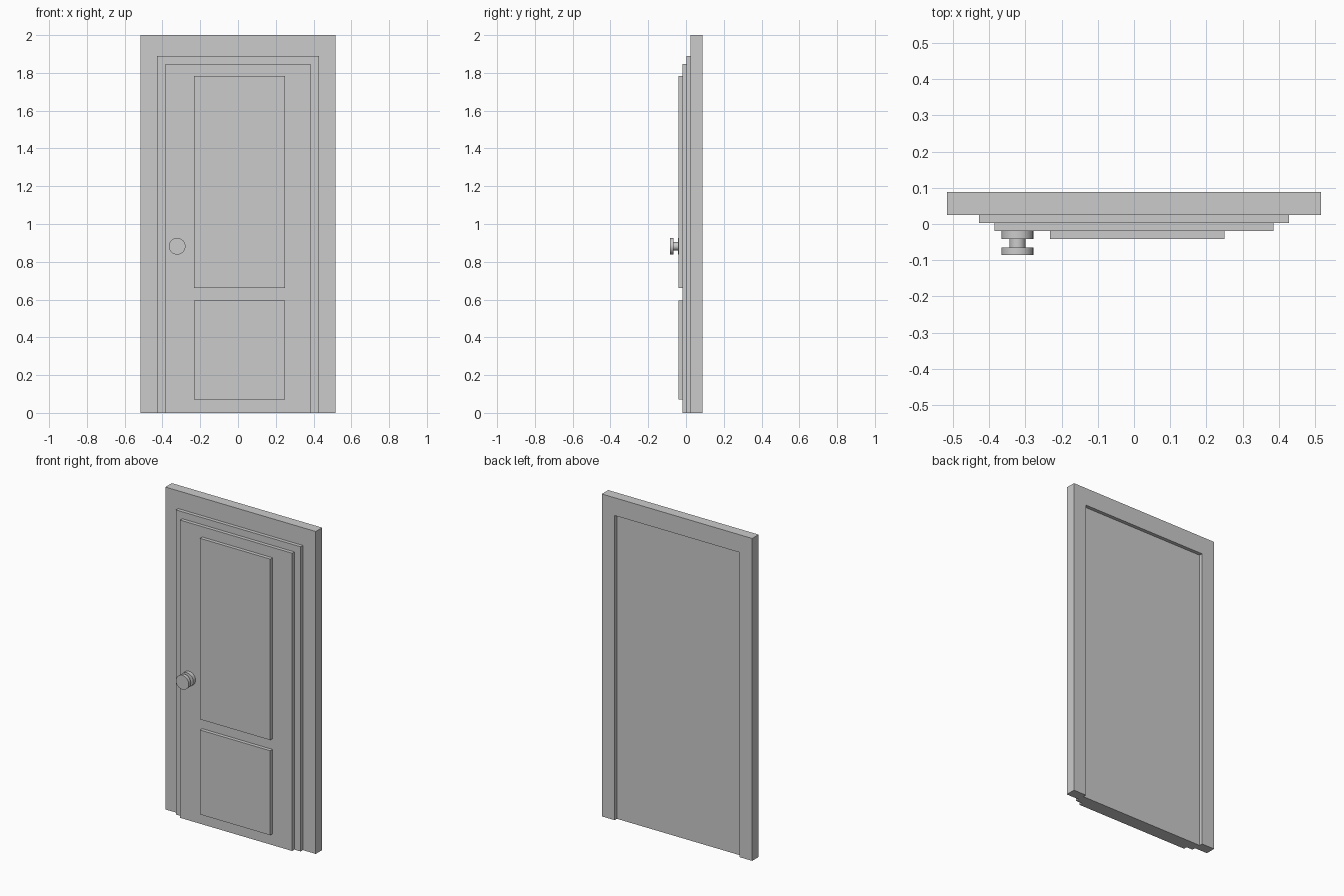
import bpy, bmesh, math
from mathutils import Matrix

if "Cube" in bpy.data.objects:
    bpy.data.objects.remove(bpy.data.objects["Cube"])


def link(name, bm):
    bmesh.ops.recalc_face_normals(bm, faces=bm.faces)
    mesh = bpy.data.meshes.new(name)
    bm.to_mesh(mesh)
    bm.free()
    obj = bpy.data.objects.new(name, mesh)
    bpy.context.collection.objects.link(obj)
    return obj


def box(name, x0, x1, y0, y1, z0, z1):
    bm = bmesh.new()
    m = Matrix.Translation(((x0 + x1) / 2, (y0 + y1) / 2, (z0 + z1) / 2))
    m = m @ Matrix.Diagonal((x1 - x0, y1 - y0, z1 - z0, 1))
    bmesh.ops.create_cube(bm, size=1, matrix=m)
    return link(name, bm)


def extrude_y(name, outline, y0, y1):
    bm = bmesh.new()
    face = bm.faces.new([bm.verts.new((x, y0, z)) for x, z in outline])
    ext = bmesh.ops.extrude_face_region(bm, geom=[face])
    verts = [v for v in ext["geom"] if isinstance(v, bmesh.types.BMVert)]
    bmesh.ops.translate(bm, verts=verts, vec=(0, y1 - y0, 0))
    return link(name, bm)


def lathe_y(name, profile, x, z, sides=32):
    # profile of (radius, y) spun around an axis along y
    bm = bmesh.new()
    rings = []
    for r, y in profile:
        rings.append([bm.verts.new((x + r * math.cos(2 * math.pi * i / sides), y,
                                    z + r * math.sin(2 * math.pi * i / sides)))
                      for i in range(sides)])
    for a, b in zip(rings, rings[1:]):
        for i in range(sides):
            j = (i + 1) % sides
            bm.faces.new((a[i], a[j], b[j], b[i]))
    bm.faces.new(rings[0])
    bm.faces.new(rings[-1])
    obj = link(name, bm)
    bpy.context.view_layer.objects.active = obj
    obj.select_set(True)
    bpy.ops.object.shade_smooth_by_angle(angle=math.radians(30))
    obj.select_set(False)
    return obj


# Outer frame, open at the floor
W, IW, IH = 0.516, 0.428, 1.89
extrude_y("door_frame", [(-W, 0), (-W, 2), (W, 2), (W, 0),
                         (IW, 0), (IW, IH), (-IW, IH), (-IW, 0)], 0.025, 0.088)

# Stepped slab: recessed at the back, proud of the frame at the front
box("inner_step", -IW, IW, 0.003, 0.066, 0, IH)
box("door_leaf", -0.385, 0.385, -0.019, 0.003, 0, 1.847)

# Raised panels
for name, z0, z1 in (("upper_panel", 0.66, 1.783), ("lower_panel", 0.07, 0.594)):
    box(name, -0.232, 0.25, -0.041, -0.019, z0, z1)

# Door knob: backplate, neck and grip
lathe_y("door_knob", [(0.044, -0.019), (0.044, -0.042), (0.022, -0.042),
                      (0.022, -0.065), (0.044, -0.065), (0.044, -0.086)], -0.322, 0.882)
